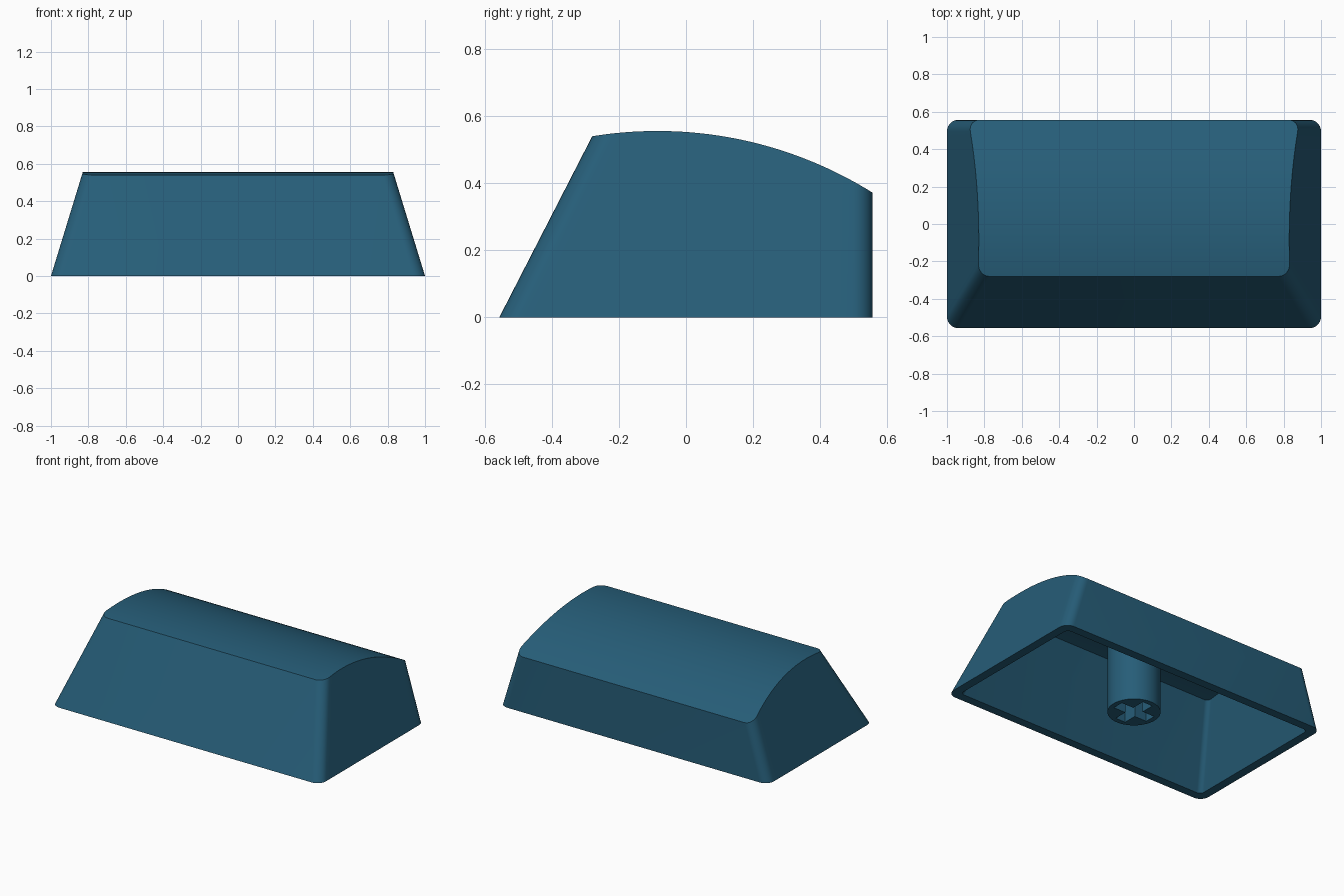
import bpy, bmesh, math

if "Cube" in bpy.data.objects:
    bpy.data.objects.remove(bpy.data.objects["Cube"])

# Material
blue = bpy.data.materials.new("petrol_blue")
blue.use_nodes = True
COLOUR = (0.0194, 0.110, 0.188, 1)
blue.diffuse_color = COLOUR
blue.node_tree.nodes["Principled BSDF"].inputs["Base Color"].default_value = COLOUR

HALF_DEPTH = 0.557
WALL = 0.058
SIDE_SLOPE, FRONT_SLOPE = 0.306, 0.513
ARC_Y, ARC_TOP, ARC_R = -0.085, 0.556, 1.21


def half_outline(z, inset, radius):
    """Right half of the rounded outline at height z, front to back."""
    w = 1 - SIDE_SLOPE * z - inset
    front = -HALF_DEPTH + FRONT_SLOPE * z + inset
    back = HALF_DEPTH - inset
    pts = []
    for i in range(9):
        a = -math.pi / 2 + i * math.pi / 16
        pts.append((w - radius + radius * math.cos(a), front + radius + radius * math.sin(a)))
    y0, y1 = front + radius, back - radius
    pts += [(w, y0 + (y1 - y0) * i / 28) for i in range(1, 28)]
    for i in range(9):
        a = i * math.pi / 16
        pts.append((w - radius + radius * math.cos(a), back - radius + radius * math.sin(a)))
    return pts


def roof(y, drop):
    return ARC_TOP - ARC_R + math.sqrt(ARC_R ** 2 - (y - ARC_Y) ** 2) - drop


def top_points(inset, radius, drop):
    """Slide each outline point up the wall until it meets the arched roof."""
    result = []
    for i in range(len(half_outline(0, inset, radius))):
        z = 0.45
        for _ in range(25):
            x, y = half_outline(z, inset, radius)[i]
            z = roof(y, drop)
        result.append((x, y, z))
    return result


def add_skin(bm, inset, radius, drop):
    """Walls and arched roof; returns the bottom ring."""
    def mirrored(pts):
        right = [bm.verts.new(p) for p in pts]
        left = [bm.verts.new((-x, y, z)) for x, y, z in pts]
        return right, left
    low_r, low_l = mirrored([(x, y, 0) for x, y in half_outline(0, inset, radius)])
    top_r, top_l = mirrored(top_points(inset, radius, drop))
    low, top = low_r + low_l[::-1], top_r + top_l[::-1]
    n = len(low)
    for i in range(n):
        j = (i + 1) % n
        bm.faces.new((low[i], low[j], top[j], top[i]))
    for i in range(len(top_r) - 1):
        bm.faces.new((top_r[i], top_r[i + 1], top_l[i + 1], top_l[i]))
    return low


def finish(obj):
    obj.data.materials.clear()
    obj.data.materials.append(blue)
    bpy.ops.object.select_all(action='DESELECT')
    obj.select_set(True)
    bpy.context.view_layer.objects.active = obj
    bpy.ops.object.shade_smooth_by_angle(angle=math.radians(30))


# Hollow cap: outer skin, inner skin and the rim joining them
bm = bmesh.new()
outer = add_skin(bm, 0, 0.062, 0)
inner = add_skin(bm, WALL, 0.03, 0.063)
for i in range(len(outer)):
    j = (i + 1) % len(outer)
    bm.faces.new((outer[i], inner[i], inner[j], outer[j]))
bmesh.ops.recalc_face_normals(bm, faces=bm.faces)
mesh = bpy.data.meshes.new("cap_shell")
bm.to_mesh(mesh)
bm.free()
shell = bpy.data.objects.new("cap_shell", mesh)
bpy.context.collection.objects.link(shell)
finish(shell)

# Mounting stem, reaching into the roof
bpy.ops.mesh.primitive_cylinder_add(vertices=48, radius=0.16, depth=0.515, location=(0, 0, 0.2575))
stem = bpy.context.object
stem.name = "mounting_stem"

# Cross-shaped socket in the stem
ARM, THICK, DEPTH = 0.127, 0.037, 0.25
bm = bmesh.new()
cross = []
for k in range(4):
    c, s = math.cos(k * math.pi / 2), math.sin(k * math.pi / 2)
    for x, y in ((ARM, -THICK), (ARM, THICK), (THICK, THICK)):
        cross.append(bm.verts.new((x * c - y * s, x * s + y * c, -0.1)))
base = bm.faces.new(cross)
walls = bmesh.ops.extrude_face_region(bm, geom=[base])
bmesh.ops.translate(bm, vec=(0, 0, DEPTH + 0.1),
                    verts=[v for v in walls["geom"] if isinstance(v, bmesh.types.BMVert)])
bmesh.ops.recalc_face_normals(bm, faces=bm.faces)
mesh = bpy.data.meshes.new("socket_cutter")
bm.to_mesh(mesh)
bm.free()
cutter = bpy.data.objects.new("socket_cutter", mesh)
cutter.hide_render = True
bpy.context.collection.objects.link(cutter)

cut = stem.modifiers.new("socket", 'BOOLEAN')
cut.operation = 'DIFFERENCE'
cut.solver = 'EXACT'
cut.object = cutter
bpy.context.view_layer.objects.active = stem
bpy.ops.object.modifier_apply(modifier=cut.name)
bpy.data.objects.remove(cutter)
finish(stem)
